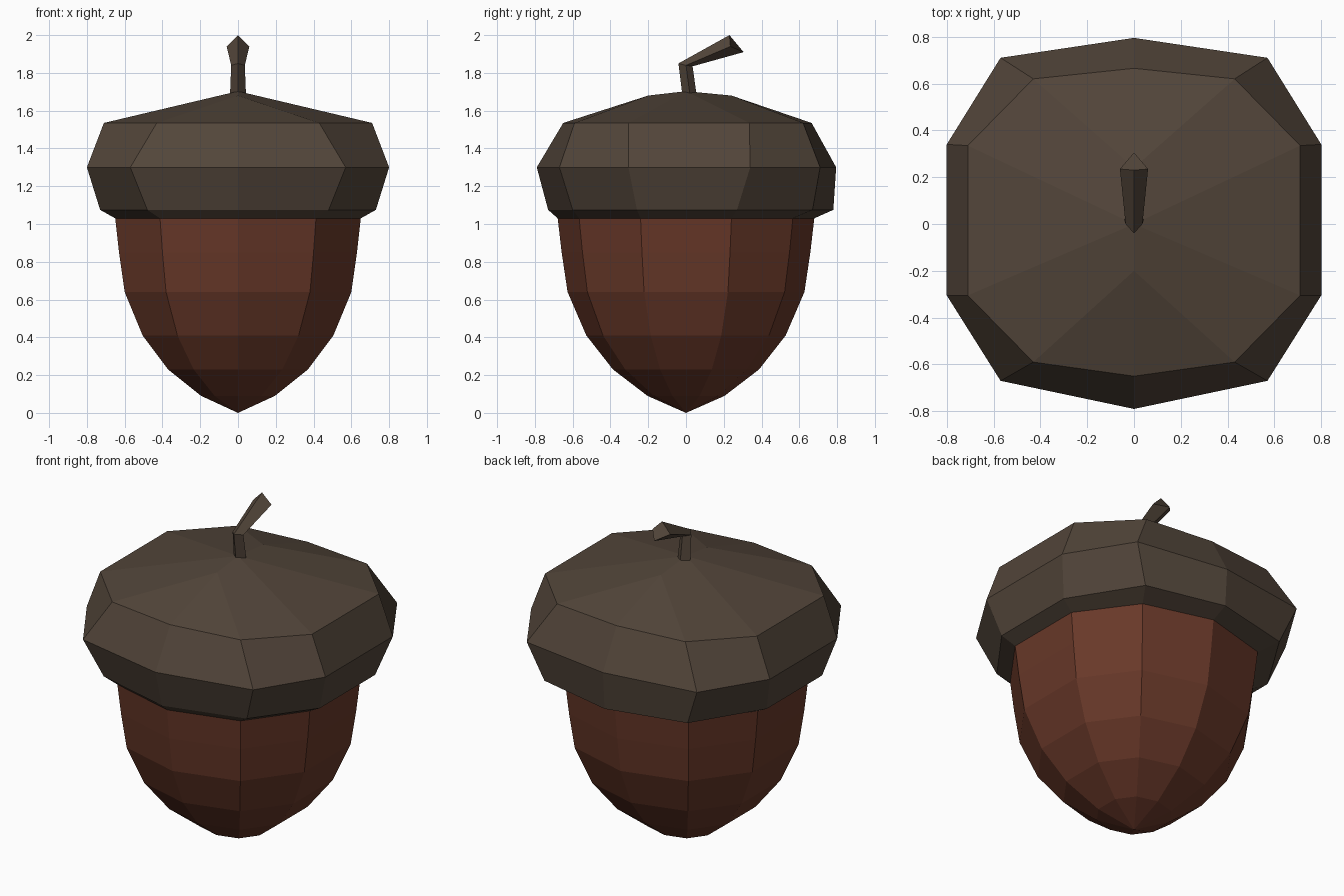
import bpy, bmesh

if "Cube" in bpy.data.objects:
    bpy.data.objects.remove(bpy.data.objects["Cube"])


def material(name, color):
    m = bpy.data.materials.new(name)
    m.diffuse_color = (*color, 1)
    m.use_nodes = True
    m.node_tree.nodes["Principled BSDF"].inputs["Base Color"].default_value = m.diffuse_color
    return m


def loft(name, halves, mat, close_end=False):
    """Skin rings given as right-hand halves running front to back, mirrored in x."""
    bm = bmesh.new()
    rings = []
    for half in halves:
        pts = half + [(-x, y, z) for x, y, z in half[-2:0:-1]]
        rings.append([bm.verts.new(p) for p in pts])
    n = len(rings[0])
    for a, b in zip(rings, rings[1:]):
        for i in range(n):
            j = (i + 1) % n
            bm.faces.new((a[i], a[j], b[j], b[i]))
    if close_end:
        bm.faces.new(rings[-1])
    bmesh.ops.remove_doubles(bm, verts=bm.verts, dist=0.0005)
    bmesh.ops.recalc_face_normals(bm, faces=bm.faces)
    me = bpy.data.meshes.new(name)
    bm.to_mesh(me)
    bm.free()
    me.materials.append(mat)
    ob = bpy.data.objects.new(name, me)
    bpy.context.collection.objects.link(ob)
    return ob


def level(pts, z):
    return [(x, y, z) for x, y in pts]


nut_mat = material("nut_brown", (0.14, 0.04, 0.022))
cap_mat = material("cap_brown", (0.085, 0.06, 0.042))

# Nut: ten-sided body tapering to a point
unit = [(0, -1.045), (.635, -.87), (1, -.37), (1, .37), (.635, .87), (0, 1.045)]


def nut_ring(r, z):
    return level([(x * r, y * r) for x, y in unit], z)


profile = [(0, 0), (.195, .09), (.37, .23), (.505, .41), (.6, .64), (.63, .85), (.65, 1.03)]
loft("nut", [nut_ring(r, z) for r, z in profile], nut_mat)

# Cap: slightly uneven ten-sided rings closing to a short ridge
lip = [(0, -.73), (.48, -.60), (.73, -.26), (.73, .27), (.48, .67), (0, .78)]
wide = [(0, -.79), (.57, -.67), (.8, -.305), (.8, .34), (.57, .71), (0, .795)]
upper = [(0, -.65), (.43, -.59), (.71, -.305), (.71, .335), (.43, .62), (0, .665)]
ridge = [(0, y, z) for y, z in
         ((-.2, 1.68), (-.2, 1.68), (0, 1.703), (0, 1.703), (.24, 1.68), (.24, 1.68))]
loft("cap", [nut_ring(.65, 1.03), level(lip, 1.075), level(wide, 1.3),
             level(upper, 1.535), ridge], cap_mat)

# Stem: bent diamond section widening at the end
loft("stem", [
    [(0, -.02, 1.69), (.042, .02, 1.69), (0, .055, 1.69)],
    [(0, -.04, 1.85), (.036, 0, 1.84), (0, .035, 1.835)],
    [(0, .23, 2.0), (.06, .235, 1.94), (0, .305, 1.91)],
], cap_mat, close_end=True)
